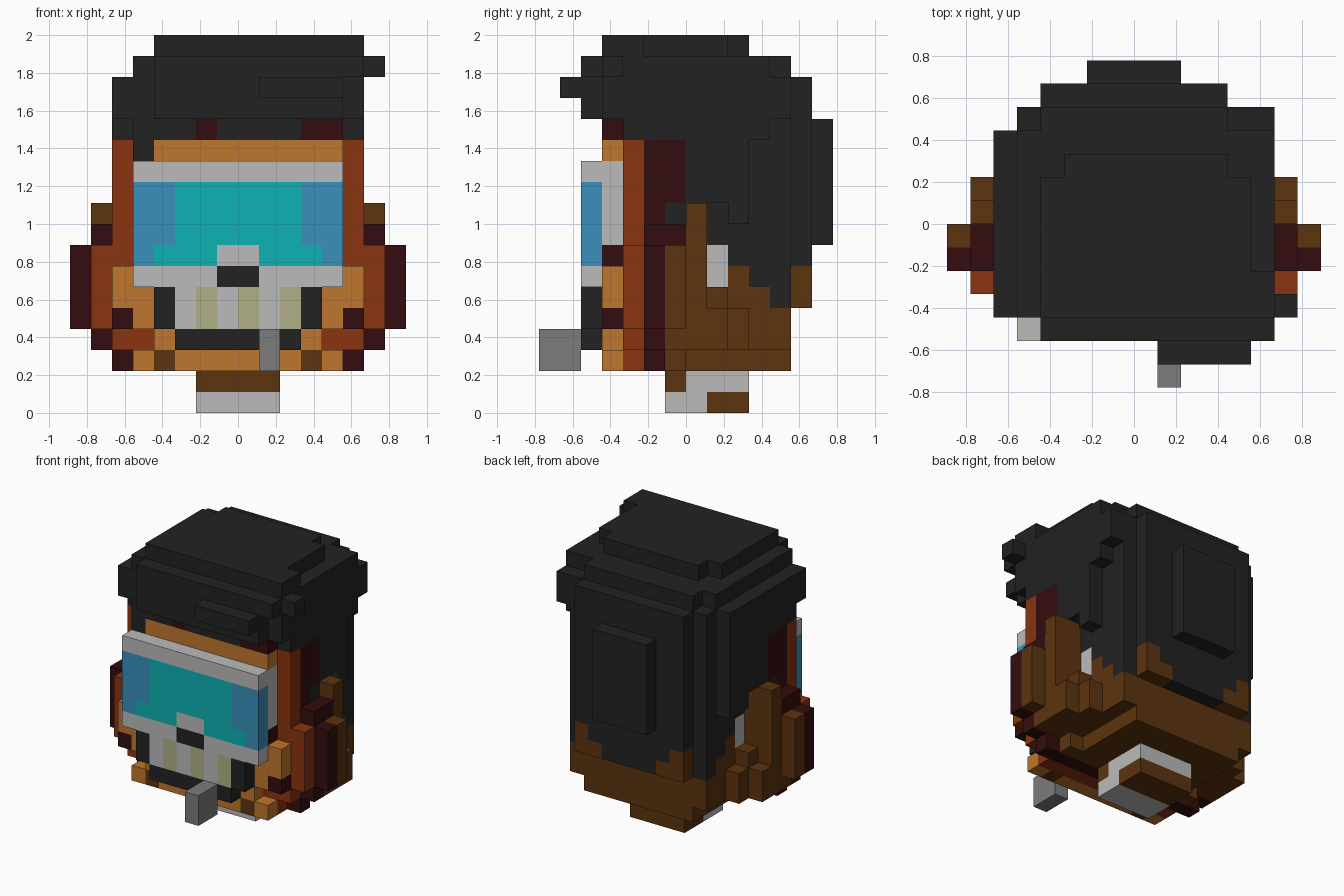
import bpy, bmesh
from mathutils import Vector

cube = bpy.data.objects.get("Cube")
if cube:
    bpy.data.objects.remove(cube, do_unlink=True)

U = 1 / 9            # edge length of one block
cells = {}           # block position -> part name; later parts carve into earlier ones
parts = {}           # part name -> colour name


def srgb(r, g, b):
    lin = [(c / 255 / 12.92) if c < 11 else ((c / 255 + 0.055) / 1.055) ** 2.4 for c in (r, g, b)]
    return (*lin, 1.0)


COLOURS = {
    "black": srgb(34, 34, 34), "brown": srgb(93, 51, 14), "dark red": srgb(52, 12, 14),
    "rust": srgb(138, 51, 16), "skin orange": srgb(191, 118, 45), "white": srgb(187, 187, 187),
    "blue": srgb(56, 144, 186), "teal": srgb(14, 178, 180), "pale yellow": srgb(176, 176, 134),
    "grey": srgb(124, 124, 124),
}
materials = {}
for name, rgba in COLOURS.items():
    m = bpy.data.materials.new(name)
    m.use_nodes = True
    m.diffuse_color = rgba
    bsdf = m.node_tree.nodes["Principled BSDF"]
    bsdf.inputs["Base Color"].default_value = rgba
    bsdf.inputs["Roughness"].default_value = 0.8
    materials[name] = m


def fill(part, colour, *boxes, mirror=False):
    """Fill boxes (x0, x1, y0, y1, z0, z1), in block units, with one part."""
    parts[part] = colour
    for x0, x1, y0, y1, z0, z1 in boxes:
        for x in range(x0, x1):
            for y in range(y0, y1):
                for z in range(z0, z1):
                    cells[x, y, z] = part
                    if mirror:
                        cells[-1 - x, y, z] = part


# Brown back of the head and fur behind the ears
fill("head_back", "brown",
     (-5, 5, -1, 5, 3, 13), (-4, 4, -4, 5, 2, 3))
fill("back_fur", "brown",
     (4, 5, -1, 0, 2, 3), (5, 7, -1, 0, 3, 4), (5, 8, -1, 0, 4, 8),
     (5, 7, 0, 1, 3, 10), (5, 7, 1, 2, 3, 5), (5, 6, 1, 2, 5, 6),
     (5, 6, 2, 3, 3, 5), (2, 4, 5, 6, 5, 6), (3, 4, 5, 6, 6, 7), mirror=True)

# Neck with white collar
fill("neck", "brown", (-2, 2, -1, 0, 1, 2), (-2, 2, 1, 3, 0, 1))
fill("collar", "white", (-2, 2, 0, 3, 1, 2), (-2, 2, -1, 1, 0, 1))
fill("ear_patch", "white", (4, 5, 1, 2, 6, 8), mirror=True)

# Dark red outer mane
fill("outer_mane", "dark red",
     (0, 6, -2, -1, 2, 3), (0, 7, -2, -1, 3, 4), (0, 8, -2, -1, 4, 8),
     (0, 7, -2, 0, 8, 9), (0, 6, -2, 0, 9, 13), mirror=True)

# Rust inner mane
fill("inner_mane", "rust",
     (0, 5, -3, -2, 2, 3), (0, 6, -3, -2, 3, 4), (0, 7, -3, -2, 4, 8),
     (0, 6, -3, -2, 8, 13), mirror=True)

# Face plate
fill("face", "skin orange",
     (0, 3, -4, -3, 2, 3), (4, 5, -4, -3, 2, 3), (0, 4, -4, -3, 3, 4),
     (0, 5, -4, -3, 4, 13), (5, 6, -4, -3, 5, 7), mirror=True)
fill("cheek_tips", "dark red", (5, 6, -4, -3, 4, 5), (4, 5, -4, -3, 7, 8), mirror=True)

# Hair: stepped cap, back panel and side locks
fill("hair_cap", "black",
     (-4, 5, -4, 2, 17, 18), (-3, 4, 2, 3, 17, 18), (5, 6, -4, -2, 17, 18),
     (-5, 6, -4, 4, 16, 17), (-4, 6, -5, -4, 16, 17), (-4, 4, 4, 5, 16, 17),
     (-6, 6, -4, 4, 14, 16), (-4, 5, -5, -4, 14, 16), (-5, 6, 4, 5, 14, 16),
     (-4, 4, 5, 6, 14, 16), (-6, 6, -3, 4, 13, 14), (-5, 5, -4, -3, 13, 14))
fill("hair_tips", "black", (6, 7, -4, -3, 16, 17), (1, 5, -6, -5, 15, 16))
fill("hair_back", "black",
     (-5, 5, 0, 1, 10, 13), (-5, 5, 1, 2, 8, 13), (-5, 5, 2, 3, 7, 13),
     (-5, 5, 3, 4, 6, 14), (-5, 5, 4, 5, 5, 14), (-2, 2, 5, 6, 5, 14),
     (-3, 3, 5, 6, 6, 14), (-4, 4, 5, 6, 7, 14), (-2, 2, 6, 7, 8, 14))
fill("hair_side_locks", "black",
     (5, 6, 0, 2, 10, 13), (5, 6, 2, 3, 9, 13), (5, 6, -1, 0, 9, 10), mirror=True)
fill("hair_stray_locks", "black", (-6, -5, 3, 4, 9, 13), (-5, -4, -4, -3, 12, 13))
fill("brow_gaps", "dark red", (3, 5, -4, -3, 13, 14), (-2, -1, -4, -3, 13, 14))

# Goggles
fill("goggle_frame", "white",
     (-5, 5, -4, -3, 8, 12), (-5, 5, -5, -4, 11, 12), (-5, 5, -5, -4, 6, 7))
fill("goggle_lens", "teal", (-4, 4, -5, -4, 7, 11))
fill("lens_sides", "blue", (3, 5, -5, -4, 8, 11), (4, 5, -5, -4, 7, 8), mirror=True)
fill("nose_bridge", "white", (-1, 1, -5, -4, 7, 8))
fill("nose", "black", (-1, 1, -5, -4, 6, 7))

# Muzzle: teeth in two tones, framed in black
fill("mouth_frame", "black", (-4, 4, -5, -4, 4, 6), (-3, 3, -5, -4, 3, 4))
for x in range(-3, 3):
    if x % 2:
        fill("white_teeth", "white", (x, x + 1, -5, -4, 4, 6))
    else:
        fill("yellow_teeth", "pale yellow", (x, x + 1, -5, -4, 4, 6))

# Small rod held in the mouth
fill("mouth_rod", "grey", (1, 2, -7, -5, 2, 4))

# Build one mesh per part from the exposed block sides
AXES = [(Vector((1, 0, 0)), Vector((0, 1, 0)), Vector((0, 0, 1))),
        (Vector((0, 1, 0)), Vector((0, 0, 1)), Vector((1, 0, 0))),
        (Vector((0, 0, 1)), Vector((1, 0, 0)), Vector((0, 1, 0)))]
for part, colour in parts.items():
    bm = bmesh.new()
    for pos, owner in cells.items():
        if owner != part:
            continue
        base = Vector(pos)
        for n, a, b in AXES:
            for side in (0, 1):
                step = n if side else -n
                if tuple(int(c) for c in base + step) in cells:
                    continue
                o = base + n * side
                loop = [o, o + a, o + a + b, o + b]
                if not side:
                    loop.reverse()
                bm.faces.new([bm.verts.new(v * U) for v in loop])
    bmesh.ops.remove_doubles(bm, verts=bm.verts, dist=1e-4)
    bmesh.ops.dissolve_limit(bm, angle_limit=0.01, verts=bm.verts, edges=bm.edges)
    mesh = bpy.data.meshes.new(part)
    bm.to_mesh(mesh)
    bm.free()
    mesh.materials.append(materials[colour])
    bpy.context.collection.objects.link(bpy.data.objects.new(part, mesh))
